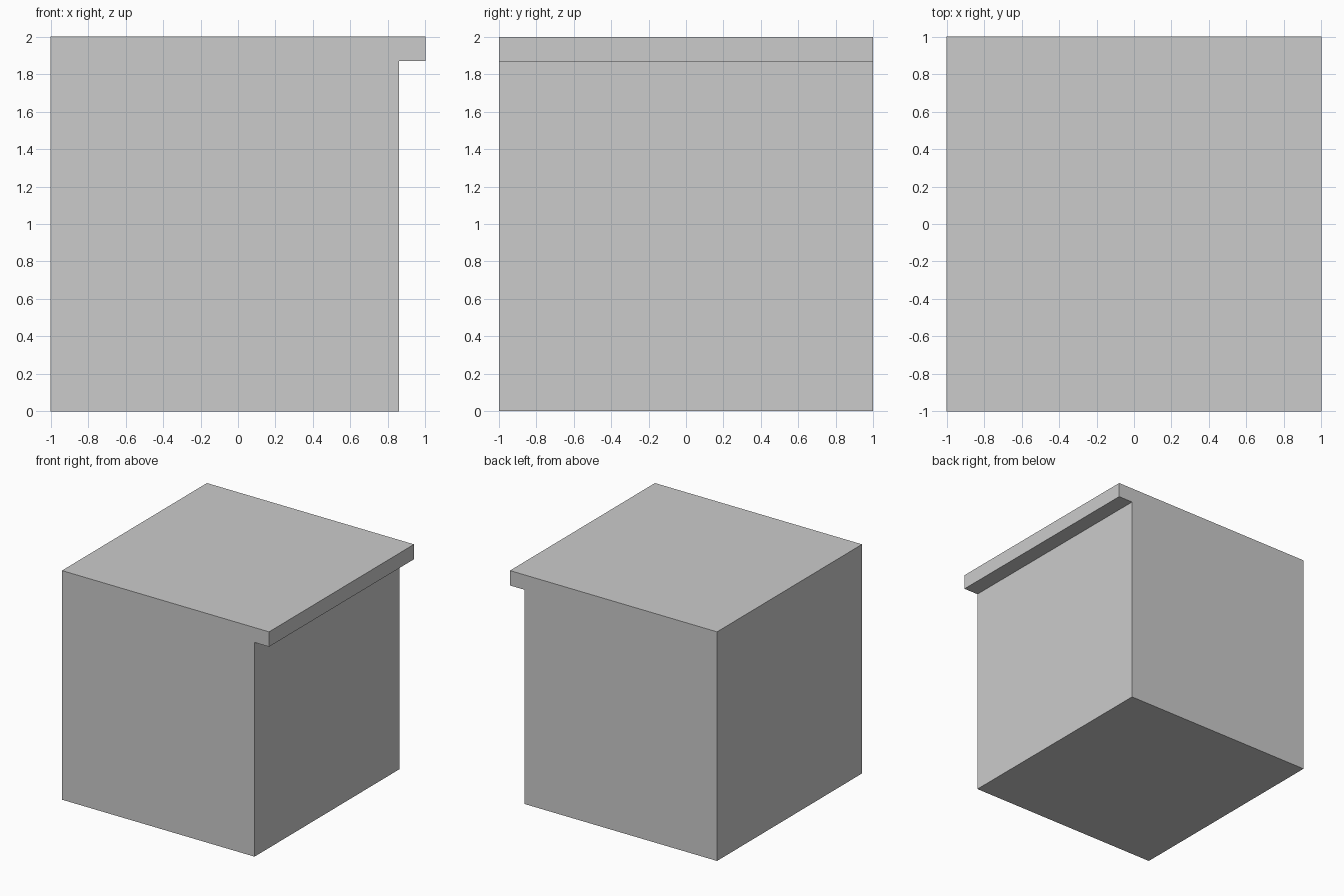
import bpy
import bmesh

if "Cube" in bpy.data.objects:
    bpy.data.objects.remove(bpy.data.objects["Cube"])

# Front-view outline: block with a thin overhanging lip at the top right
LIP_X, LIP_Z = 0.86, 1.87
outline = [(-1, 0), (LIP_X, 0), (LIP_X, LIP_Z), (1, LIP_Z), (1, 2), (-1, 2)]

# Extrude the outline from front to back
bm = bmesh.new()
front = bm.faces.new([bm.verts.new((x, -1, z)) for x, z in outline])
result = bmesh.ops.extrude_face_region(bm, geom=[front], use_keep_orig=True)
back_verts = [v for v in result["geom"] if isinstance(v, bmesh.types.BMVert)]
bmesh.ops.translate(bm, verts=back_verts, vec=(0, 2, 0))
bmesh.ops.recalc_face_normals(bm, faces=bm.faces)

mesh = bpy.data.meshes.new("lipped_block")
bm.to_mesh(mesh)
bm.free()
bpy.context.collection.objects.link(bpy.data.objects.new("lipped_block", mesh))
